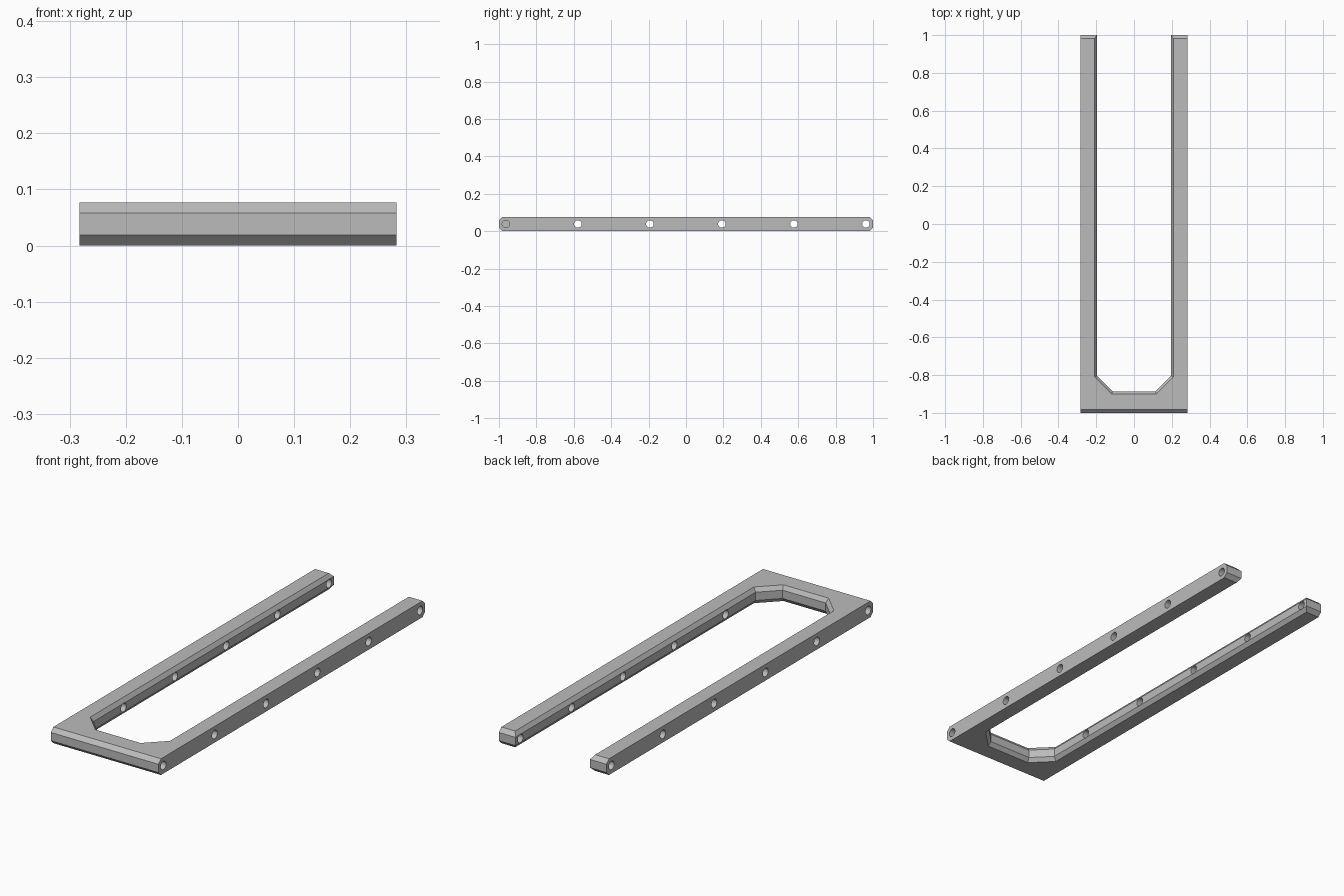
import bpy
import bmesh
import math
from mathutils import Matrix

cube = bpy.data.objects.get("Cube")
if cube:
    bpy.data.objects.remove(cube, do_unlink=True)

HEIGHT = 0.077
HALF_WIDTH = 0.2825
SLOT = 0.196          # half width of the slot between the rails
SLOT_END = -0.886     # slot wall at the closed end
CORNER = 0.083        # diagonal corner of the slot
END_BEVEL = 0.019
SLOT_BEVEL = 0.014

grey = bpy.data.materials.new("plain grey")
grey.use_nodes = True
colour = (0.5, 0.5, 0.5, 1)
grey.diffuse_color = colour
grey.node_tree.nodes["Principled BSDF"].inputs["Base Color"].default_value = colour


def add_object(name, bm):
    bmesh.ops.recalc_face_normals(bm, faces=bm.faces)
    mesh = bpy.data.meshes.new(name)
    bm.to_mesh(mesh)
    bm.free()
    mesh.materials.append(grey)
    obj = bpy.data.objects.new(name, mesh)
    bpy.context.collection.objects.link(obj)
    return obj


def outline(end, slot):
    """U-shaped outline, drawn in at the ends and widened at the slot."""
    miter = slot * math.tan(math.pi / 8)
    half = [
        (HALF_WIDTH, -1 + end),
        (HALF_WIDTH, 1 - end),
        (SLOT + slot, 1 - end),
        (SLOT + slot, SLOT_END + CORNER - miter),
        (SLOT - CORNER + miter, SLOT_END - slot),
    ]
    return half + [(-x, y) for x, y in reversed(half)]


# Fork frame: the outline lofted through four levels
bm = bmesh.new()
levels = [(0, END_BEVEL, SLOT_BEVEL), (END_BEVEL, 0, 0),
          (HEIGHT - END_BEVEL, 0, 0), (HEIGHT, END_BEVEL, SLOT_BEVEL)]
rings = [[bm.verts.new((x, y, z)) for x, y in outline(end, slot)]
         for z, end, slot in levels]
for low, high in zip(rings, rings[1:]):
    for i in range(len(low)):
        j = (i + 1) % len(low)
        bm.faces.new((low[i], low[j], high[j], high[i]))
bm.faces.new(rings[0])
bm.faces.new(rings[-1])
frame = add_object("fork_frame", bm)

# Cross holes: evenly spaced along both rails, blind at the closed end
bm = bmesh.new()
for side in (-1, 1):
    for i in range(6):
        place = Matrix.Translation((side * 0.25, -0.963 + i * 0.385, HEIGHT / 2))
        bmesh.ops.create_cone(
            bm, cap_ends=True, segments=32, radius1=0.02, radius2=0.02,
            depth=0.14, matrix=place @ Matrix.Rotation(math.pi / 2, 4, "Y"))
cutter = add_object("hole_cutter", bm)
cutter.hide_render = True

drill = frame.modifiers.new("holes", "BOOLEAN")
drill.operation = "DIFFERENCE"
drill.solver = "EXACT"
drill.object = cutter

# Apply the drilling and drop the cutter
bpy.context.view_layer.objects.active = frame
frame.select_set(True)
cutter.select_set(False)
bpy.ops.object.modifier_apply(modifier=drill.name)
bpy.data.objects.remove(cutter, do_unlink=True)
bpy.ops.object.shade_smooth_by_angle(angle=math.radians(30))
